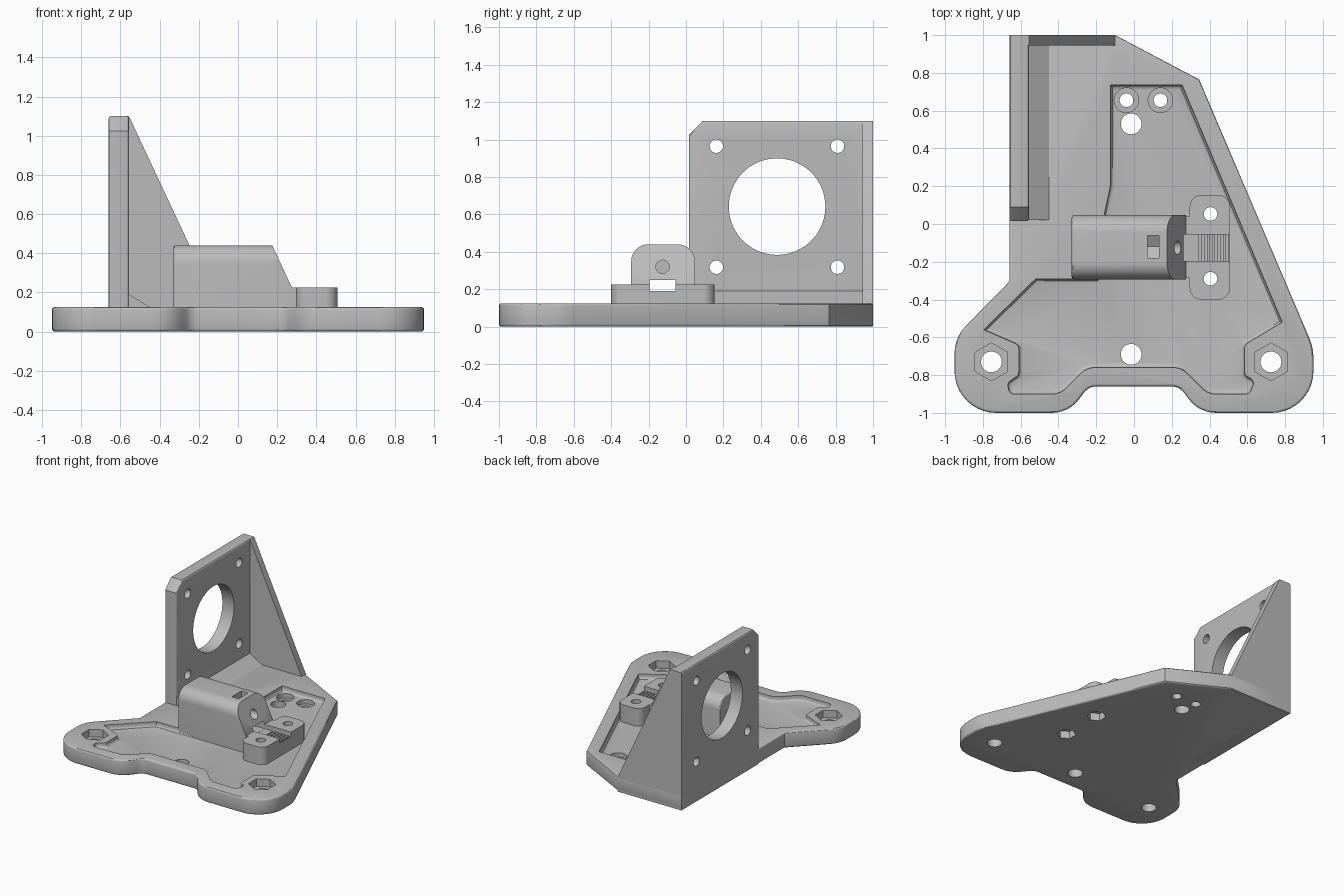
import bpy, bmesh, math
from mathutils import Vector

if "Cube" in bpy.data.objects:
    bpy.data.objects.remove(bpy.data.objects["Cube"], do_unlink=True)

grey = bpy.data.materials.new("plain grey")
grey.use_nodes = True
colour = (0.5, 0.5, 0.5, 1)
grey.diffuse_color = colour
grey.node_tree.nodes["Principled BSDF"].inputs["Base Color"].default_value = colour


def fillet(corners):
    """Round each (x, y, radius) corner of a closed outline."""
    out = []
    for i, (x, y, r) in enumerate(corners):
        p = Vector((x, y))
        if not r:
            out.append(p)
            continue
        a = (Vector(corners[i - 1][:2]) - p).normalized()
        b = (Vector(corners[(i + 1) % len(corners)][:2]) - p).normalized()
        half = a.angle(b) / 2
        centre = p + (a + b).normalized() * r / math.sin(half)
        start = p + a * r / math.tan(half) - centre
        end = p + b * r / math.tan(half) - centre
        sweep = start.angle_signed(end)
        steps = max(2, round(abs(sweep) / 0.16))
        for k in range(steps + 1):
            t = start.angle_signed(Vector((1, 0))) + 0
            ang = t - sweep * k / steps
            out.append(centre + Vector((math.cos(ang), math.sin(ang))) * r)
    return out


def ring(u, v, r, sides=40):
    return [(u + r * math.sin(math.tau * i / sides), v + r * math.cos(math.tau * i / sides))
            for i in range(sides)]


def rect(u0, u1, v0, v1):
    return [(u0, v0), (u1, v0), (u1, v1), (u0, v1)]


def prism(name, pts, axis, lo, hi, bevel=0, pick=None, segments=3):
    """Extrude an outline along an axis; bevel the edges whose ends satisfy pick."""
    place = {"X": lambda p, w: (w, p[0], p[1]),
             "Y": lambda p, w: (p[0], w, p[1]),
             "Z": lambda p, w: (p[0], p[1], w)}[axis]
    bm = bmesh.new()
    low = [bm.verts.new(place(p, lo)) for p in pts]
    high = [bm.verts.new(place(p, hi)) for p in pts]
    bm.faces.new(low)
    bm.faces.new(high)
    for i in range(len(pts)):
        bm.faces.new((low[i - 1], low[i], high[i], high[i - 1]))
    bmesh.ops.recalc_face_normals(bm, faces=bm.faces)
    if bevel:
        edges = [e for e in bm.edges if pick(e.verts[0].co, e.verts[1].co)]
        bmesh.ops.bevel(bm, geom=edges, offset=bevel, segments=segments,
                        profile=0.5, affect="EDGES")
    mesh = bpy.data.meshes.new(name)
    bm.to_mesh(mesh)
    bm.free()
    mesh.materials.append(grey)
    obj = bpy.data.objects.new(name, mesh)
    bpy.context.collection.objects.link(obj)
    return obj


def cut(obj, *args, **kw):
    tool = prism("cutter", *args, **kw)
    tool.hide_render = True
    mod = obj.modifiers.new("cut", "BOOLEAN")
    mod.operation, mod.solver, mod.object = "DIFFERENCE", "EXACT", tool
    bpy.context.view_layer.objects.active = obj
    bpy.ops.object.modifier_apply(modifier=mod.name)
    bpy.data.objects.remove(tool, do_unlink=True)


TOP = 0.125
FLOOR = 0.085

# Base plate with rounded lobes at the front
outline = fillet([(-0.66, 1, 0), (-0.1, 1, 0), (0.345, 0.765, 0),
                  (0.95, -0.655, 0.25), (0.95, -1, 0.22),
                  (0.345, -1, 0.18), (0.24, -0.86, 0.08),
                  (-0.24, -0.86, 0.08), (-0.345, -1, 0.18),
                  (-0.95, -1, 0.22), (-0.95, -0.6, 0.2), (-0.66, -0.305, 0)])
base = prism("base_plate", outline, "Z", 0, TOP, 0.014,
             lambda a, b: abs(a.z - b.z) < 1e-4)

# Shallow pocket in the top of the base
pocket = fillet([(-0.125, 0.735, 0), (0.255, 0.735, 0), (0.785, -0.52, 0),
                 (0.585, -0.64, 0.03), (0.585, -0.8, 0.03), (0.64, -0.83, 0.03),
                 (0.61, -0.9, 0.03), (0.39, -0.9, 0.1), (0.25, -0.76, 0.1),
                 (-0.25, -0.76, 0.1), (-0.39, -0.9, 0.1), (-0.66, -0.9, 0.03),
                 (-0.67, -0.84, 0.03), (-0.61, -0.8, 0.03), (-0.61, -0.64, 0.03),
                 (-0.795, -0.56, 0), (-0.52, -0.29, 0), (-0.2, -0.29, 0),
                 (-0.155, 0.06, 0), (-0.125, 0.2, 0.1)])
cut(base, pocket, "Z", FLOOR, 0.3, bevel=0.022,
    pick=lambda a, b: max(a.z, b.z) < 0.1)

# Bolt holes, nut recesses and counterbores
for x in (-0.755, 0.725):
    cut(base, ring(x, -0.73, 0.1, 6), "Z", 0.065, 0.3)
    cut(base, ring(x, -0.73, 0.055), "Z", -0.1, 0.3)
for y in (-0.69, 0.53):
    cut(base, ring(-0.015, y, 0.055), "Z", -0.1, 0.3)
for x in (-0.04, 0.14):
    cut(base, ring(x, 0.655, 0.065), "Z", 0.05, 0.3)
    cut(base, ring(x, 0.655, 0.036), "Z", -0.1, 0.3)
clamp_holes = (0.053, -0.29)
for y in clamp_holes:
    cut(base, ring(0.405, y, 0.036), "Z", -0.1, 0.3)
    cut(base, ring(0.405, y, 0.07, 6), "Z", -0.1, 0.06)

# Upright motor plate with a round window and four screw holes
plate = prism("motor_plate",
              [(0.015, 0), (1, 0), (1, 1.1), (0.09, 1.1), (0.015, 1.025)],
              "X", -0.66, -0.557, 0.012,
              lambda a, b: a.z + b.z > 0.6 and a.y + b.y < 1.9 and abs(a.x - b.x) < 1e-4)
cut(plate, ring(0.487, 0.642, 0.258, 72), "X", -1, 0)
for y in (0.162, 0.81):
    for z in (0.318, 0.965):
        cut(plate, ring(y, z, 0.036), "X", -1, 0)

# Triangular rear rib and sloped foot of the motor plate
prism("rear_rib", [(-0.66, 0), (-0.1, 0), (-0.1, TOP), (-0.557, 1.1), (-0.65, 1.1)],
      "Y", 0.945, 1)
prism("plate_foot", [(-0.6, 0.1), (-0.45, 0.1), (-0.45, TOP), (-0.557, 0.19), (-0.6, 0.19)],
      "Y", 0.022, 0.96)

# Belt block: round shoulders, sloped nose, belt tunnel, screw hole and nut slot
shape = fillet([(-0.293, 0.06, 0), (0.047, 0.06, 0), (0.047, 0.44, 0.09), (-0.293, 0.44, 0.09)])
block = prism("belt_block", shape, "X", -0.33, 0.275, 0.014,
              lambda a, b: max(a.x, b.x) < -0.3 and a.z + b.z > 0.15)
cut(block, [(0.147, 0.5), (0.275, 0.225), (0.4, 0.225), (0.4, 0.5)], "Y", -1, 1)
cut(block, rect(-0.195, -0.055, 0.19, 0.25), "X", -1, 1)
cut(block, ring(-0.125, 0.32, 0.036), "X", -0.05, 0.5)
nut_slot = [(-0.18, 0.5), (-0.18, 0.29), (-0.12, 0.256), (-0.06, 0.29), (-0.06, 0.5)]
cut(block, nut_slot, "X", 0.072, 0.132)

# Belt clamp: rounded pad with a toothed channel
pad = fillet([(0.295, -0.4, 0.06), (0.508, -0.4, 0.06),
              (0.508, 0.153, 0.06), (0.295, 0.153, 0.06)])
clamp = prism("belt_clamp", pad, "Z", 0.06, 0.225)
cut(clamp, rect(0.2, 0.6, -0.195, -0.055), "Z", 0.19, 0.3)
for i in range(6):
    x = 0.345 + i * 0.028
    cut(clamp, rect(x, x + 0.013, -0.195, -0.055), "Z", 0.172, 0.3)
for y in clamp_holes:
    cut(clamp, ring(0.405, y, 0.036), "Z", -0.1, 0.3)
prism("clamp_bridge", rect(0.26, 0.3, -0.195, -0.055), "Z", 0.06, 0.189)
for side, y0, y1 in (("left", -0.055, 0.04), ("right", -0.286, -0.195)):
    prism("clamp_web_" + side, rect(0.26, 0.3, y0, y1), "Z", 0.06, 0.224)

# Smooth shading on rounded surfaces, sharp elsewhere
bpy.ops.object.select_all(action="DESELECT")
for obj in bpy.context.collection.objects:
    if obj.type == "MESH" and grey.name in obj.data.materials:
        obj.select_set(True)
        bpy.context.view_layer.objects.active = obj
bpy.ops.object.shade_smooth_by_angle(angle=math.radians(30))
